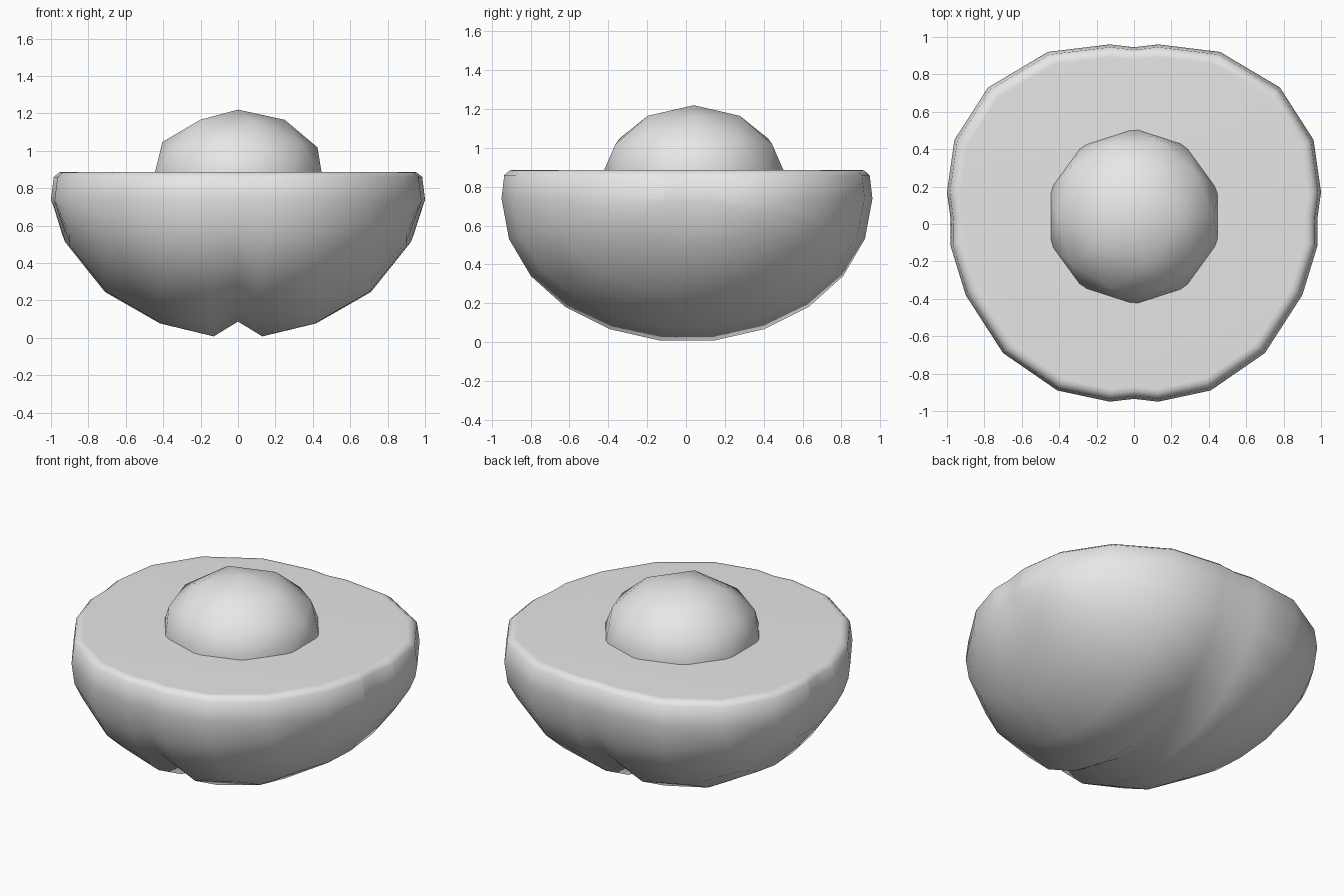
import bpy
import bmesh
from math import cos, sin, pi

cube = bpy.data.objects.get("Cube")
if cube:
    bpy.data.objects.remove(cube, do_unlink=True)

grey = bpy.data.materials.new("light grey")
grey.use_nodes = True
grey.diffuse_color = (0.8, 0.8, 0.8, 1)
grey.node_tree.nodes["Principled BSDF"].inputs["Base Color"].default_value = (0.8, 0.8, 0.8, 1)


def finish(bm, name, angle):
    """Turn a bmesh into a smooth-shaded object."""
    bmesh.ops.recalc_face_normals(bm, faces=bm.faces)
    mesh = bpy.data.meshes.new(name)
    bm.to_mesh(mesh)
    bm.free()
    mesh.materials.append(grey)
    obj = bpy.data.objects.new(name, mesh)
    bpy.context.collection.objects.link(obj)
    bpy.ops.object.select_all(action="DESELECT")
    obj.select_set(True)
    bpy.context.view_layer.objects.active = obj
    bpy.ops.object.shade_smooth_by_angle(angle=angle)
    return obj


# Half fruit: arcs run from front rim under the belly to back rim.
# Each slice: front x, back x, front y, back y, belly depth
WAIST = 0.74
half = [(0.13, 0.13, -0.95, 0.96, 0.74), (0.41, 0.46, -0.89, 0.92, 0.67),
        (0.70, 0.78, -0.69, 0.73, 0.50), (0.90, 0.96, -0.38, 0.45, 0.25),
        (0.98, 1.00, -0.12, 0.17, 0.02)]
crease = (0, 0, -0.935, 0.945, 0.66)
slices = [(-a, -b, c, d, e) for a, b, c, d, e in reversed(half)] + [crease] + half
STEPS = 11

bm = bmesh.new()
arcs = []
for fx, bx, fy, by, depth in slices:
    arc = []
    for i in range(STEPS + 1):
        t = pi * i / STEPS
        c = -cos(t)
        x = fx + (bx - fx) * max(0, c)
        y = (fy + by) / 2 + (by - fy) / 2 * c
        arc.append(bm.verts.new((x, y, WAIST - depth * sin(t))))
    arcs.append(arc)
for a, b in zip(arcs, arcs[1:]):
    for i in range(STEPS):
        bm.faces.new((a[i], b[i], b[i + 1], a[i + 1]))

# Rounded rim rising from the waist, closed by the flat cut
loop = [a[0] for a in arcs] + arcs[-1][1:-1] + [a[-1] for a in reversed(arcs)] + arcs[0][-2:0:-1]
base = [v.co.copy() for v in loop]
for scale, z in ((0.985, 0.86), (0.955, 0.885), (0.93, 0.886)):
    ring = [bm.verts.new((p.x * scale, p.y * scale, z)) for p in base]
    for i in range(len(loop)):
        j = (i + 1) % len(loop)
        bm.faces.new((loop[i], loop[j], ring[j], ring[i]))
    loop = ring
bm.faces.new(loop)
finish(bm, "fruit_half", 1.2)

# Stone sitting in the cut face
bm = bmesh.new()
bmesh.ops.create_icosphere(bm, subdivisions=2, radius=1)
for v in bm.verts:
    v.co = (v.co.x * 0.475, v.co.y * 0.475 + 0.04, v.co.z * 0.365 + 0.855)
finish(bm, "stone", 1.2)
